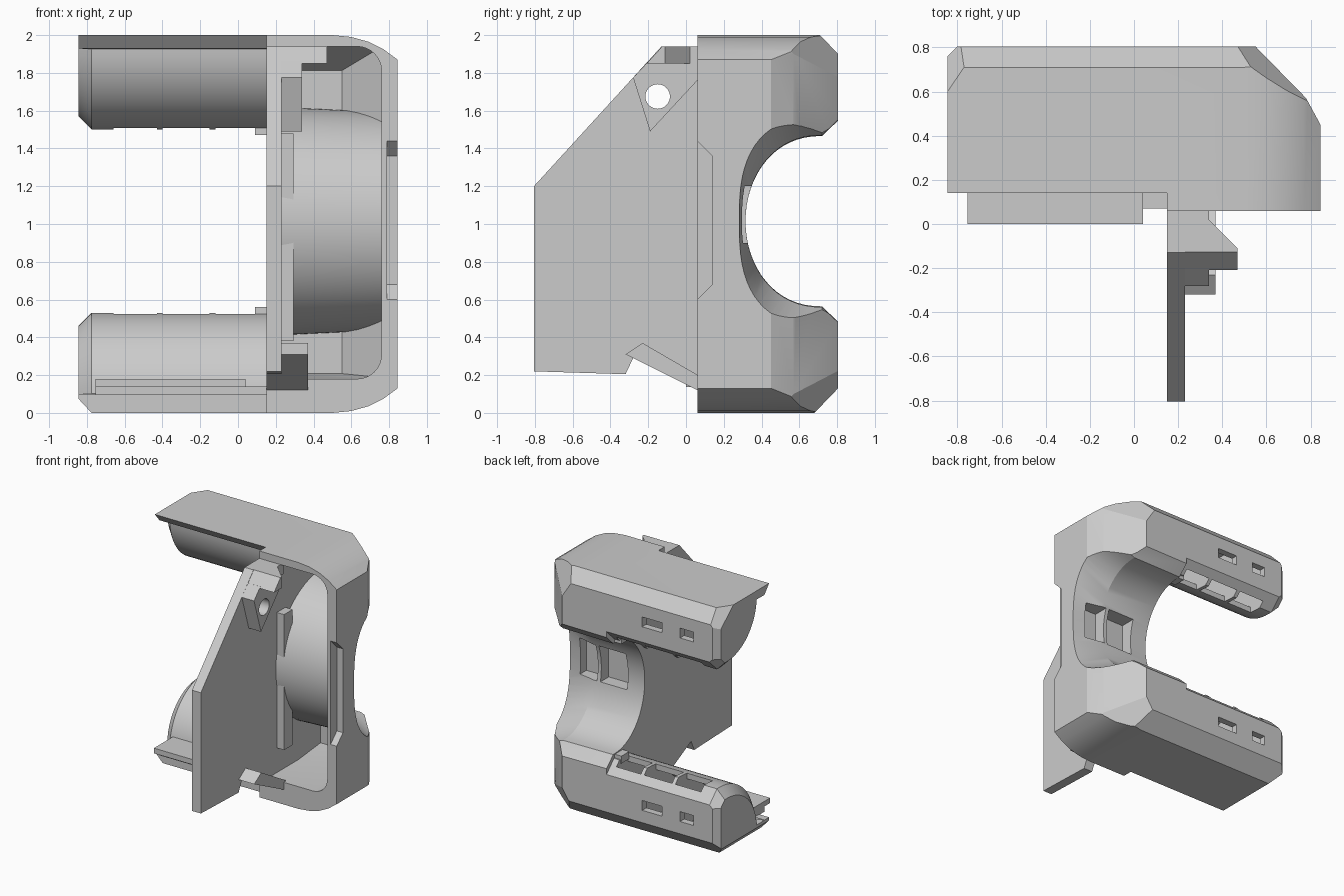
import bpy, bmesh
from math import sin, cos, pi, radians
from mathutils import Vector
from mathutils.geometry import normal

if "Cube" in bpy.data.objects:
    bpy.data.objects.remove(bpy.data.objects["Cube"])

MID = 1.015  # height of the mirror plane between the two arms


def loft(name, rings):
    """Closed solid through rings that have equal point counts."""
    bm = bmesh.new()
    vs = [[bm.verts.new(p) for p in r] for r in rings]
    n = len(vs[0])
    for a, b in zip(vs, vs[1:]):
        for i in range(n):
            j = (i + 1) % n
            bm.faces.new((a[i], a[j], b[j], b[i]))
    bm.faces.new(vs[0])
    bm.faces.new(vs[-1])
    bmesh.ops.recalc_face_normals(bm, faces=bm.faces)
    me = bpy.data.meshes.new(name)
    bm.to_mesh(me)
    bm.free()
    ob = bpy.data.objects.new(name, me)
    bpy.context.collection.objects.link(ob)
    return ob


def prism(name, axis, pts, a, b):
    place = {'x': lambda u, v, t: (t, u, v),
             'y': lambda u, v, t: (u, t, v),
             'z': lambda u, v, t: (u, v, t)}[axis]
    return loft(name, [[place(u, v, t) for u, v in pts] for t in (a, b)])


def box(name, x0, x1, y0, y1, z0, z1):
    return prism(name, 'z', [(x0, y0), (x1, y0), (x1, y1), (x0, y1)], z0, z1)


def boolean(ob, cutter, op='DIFFERENCE'):
    m = ob.modifiers.new('bool', 'BOOLEAN')
    m.operation, m.object, m.solver = op, cutter, 'EXACT'
    dg = bpy.context.evaluated_depsgraph_get()
    me = bpy.data.meshes.new_from_object(ob.evaluated_get(dg))
    ob.modifiers.clear()
    ob.data = me
    bpy.data.objects.remove(cutter)


def slice_corner(ob, pts):
    """Cut off the part beyond the plane through three points."""
    p = [Vector(q) for q in pts]
    no = normal(p)
    if no.dot(Vector((0, 0, MID)) - p[0]) > 0:
        no = -no
    bm = bmesh.new()
    bm.from_mesh(ob.data)
    cut = bmesh.ops.bisect_plane(bm, geom=bm.verts[:] + bm.edges[:] + bm.faces[:],
                                 plane_co=p[0], plane_no=no, clear_outer=True)
    bmesh.ops.contextual_create(
        bm, geom=[e for e in cut['geom_cut'] if isinstance(e, bmesh.types.BMEdge)])
    bmesh.ops.recalc_face_normals(bm, faces=bm.faces)
    bm.to_mesh(ob.data)
    bm.free()


# Outer hull: three outlines intersected, then the back corners cut off
low = [(0.5, 0), (0.6, 0.01), (0.69, 0.035), (0.77, 0.075), (0.845, 0.13)]
outline = [(-0.845, 0.075), (-0.775, 0)] + low
outline += [(x, 2 - z) for x, z in reversed(low)] + [(-0.845, 2)]
shell = prism('shell', 'y', outline, 0.06, 0.9)
boolean(shell, prism('side', 'x', [(0, 0), (0.68, 0), (0.805, 0.13), (0.805, 1.9),
                                   (0.71, 2), (0, 2)], -1, 1), 'INTERSECT')
boolean(shell, prism('plan', 'z', [(-0.845, 0), (0.845, 0), (0.845, 0.45), (0.78, 0.57),
                                   (0.55, 0.805), (-0.8, 0.805), (-0.845, 0.76)],
                     -0.1, 2.1), 'INTERSECT')
right = [(0.47, 0.805, 1.9), (0.53, 0.71, 2), (0.78, 0.57, 1.9)]
slice_corner(shell, right)
slice_corner(shell, [(x, y, 2 - z) for x, y, z in right])
slice_corner(shell, [(-0.845, 0.6, 2), (-0.77, 0.71, 2), (-0.8, 0.805, 1.88)])


# Gap between the arms, leaving rounded arm fronts and a chamfered end
def gap(x, r):
    arc = [(0.68 - r * cos(t), 1.95 - r * sin(t))
           for t in [radians(3 + 87 * i / 16) for i in range(17)]]
    arc += [(0.71, 1.95 - r), (0.9, 2.14 - r)]
    up = [(0.2, 1.93)] + arc
    down = [(y, 2 * MID - z) for y, z in reversed(up)]
    pts = [(-0.1, 2.1), (0.06, 2.1), (0.14, 2.0)] + up + down
    pts += [(0.14, 0.1), (0.14, -0.1), (-0.1, -0.1)]
    return [(x, y, z) for y, z in pts]


boolean(shell, loft('gap', [gap(-0.9, 0.325), gap(-0.775, 0.45), gap(0.15, 0.45)]))


# Flared opening through the back of the column
def opening(x, cy, ry, rz, ey, ez):
    pts = []
    for i in range(33):
        t = radians(-90 + 180 * i / 32)
        s = 1 if t >= 0 else -1
        pts.append((x, cy - ry * max(cos(t), 0) ** ey, MID + s * rz * abs(sin(t)) ** ez))
    return pts + [(x, 0.95, MID + rz + 0.22), (x, 0.95, MID - rz - 0.22)]


boolean(shell, loft('opening', [opening(0.05, 0.72, 0.405, 0.45, 0.9, 1),
                                opening(0.6, 0.72, 0.405, 0.455, 0.9, 1),
                                opening(0.86, 0.72, 0.44, 0.56, 0.8, 0.7)]))
# Flat recesses in the middle of the opening's wall
for x0, x1 in ((0.3, 0.54), (0.57, 0.74)):
    boolean(shell, box('recess', x0, x1, 0.22, 0.42, 0.9, 1.2))

# Hollow of the column, open to the front, kept clear of the opening's wall
corner = [(0.76 - 0.13 * (1 - cos(t)), 0.31 - 0.13 * sin(t))
          for t in [pi / 2 * i / 8 for i in range(9)]]
half = [(0.23, 0.18)] + corner[::-1]
cavity = prism('cavity', 'y', half + [(x, 2.12 - z) for x, z in reversed(half)], -0.1, 0.74)
boolean(cavity, prism('limit', 'z', [(0.2, -0.2), (0.8, -0.2), (0.8, 0.48), (0.76, 0.52),
                                     (0.55, 0.73), (0.2, 0.73)], 0, 2), 'INTERSECT')
boolean(cavity, prism('slopes', 'x', [(-0.2, 0.17), (0.4, 0.175), (0.75, 0.21), (0.75, 1.8),
                                      (0.5, 1.95), (-0.2, 1.95)], 0, 1), 'INTERSECT')
boolean(cavity, loft('tube', [[(x, 0.76 + r * cos(a), MID + r * sin(a))
                               for a in [2 * pi * i / 64 for i in range(64)]]
                              for x, r in ((0.1, 0.61), (0.85, 0.575))]))
boolean(shell, cavity)

# Notch in the outer front rim
boolean(shell, prism('notch', 'x', [(0, 1.5), (0.14, 1.36), (0.14, 0.68), (0, 0.54)], 0.79, 0.9))

# Hollow ribbed pockets and small windows on both arms
bay = [(0.6, 1.4), (0.75, 1.4), (0.75, 1.86), (0.65, 1.92), (0.3, 1.92), (0.285, 1.86),
       (0.36, 1.7), (0.46, 1.61), (0.6, 1.553)]
for up in (True, False):
    def flip(z0, z1):
        return (z0, z1) if up else (2 * MID - z1, 2 * MID - z0)
    section = bay if up else [(y, 2 * MID - z) for y, z in bay]
    for x0, x1 in ((-0.66, -0.43), (-0.4, -0.15), (-0.12, 0.1)):
        boolean(shell, prism('pocket', 'x', section, x0, x1))
    for x0, x1 in ((-0.35, -0.17), (-0.63, -0.51)):
        boolean(shell, box('window', x0, x1, 0.7, 0.9, *flip(1.72, 1.8)))
    box('upper_stop' if up else 'lower_stop', 0.09, 0.2, 0.6, 0.7, *flip(1.47, 1.53))

# Mounting plate with sloped top, and the parts fixed to it
plate = prism('mounting_plate', 'x', [(-0.805, 0.22), (-0.805, 1.2), (-0.13, 1.94), (0.1, 1.94),
                                      (0.1, 0.12), (0.06, 0.12), (-0.28, 0.29), (-0.32, 0.205)],
              0.15, 0.23)
boss = prism('screw_boss', 'x', [(-0.28, 1.775), (-0.19, 1.49), (0.06, 1.76), (0.06, 1.86),
                                 (-0.2, 1.86)], 0.22, 0.34)
for ob in (plate, boss):
    boolean(ob, prism('hole', 'x', [(-0.15 + 0.065 * cos(2 * pi * i / 32),
                                     1.675 + 0.065 * sin(2 * pi * i / 32))
                                    for i in range(32)], 0, 0.5))
bracket = prism('top_bracket', 'z', [(0.2, 0.1), (0.34, 0.1), (0.34, 0.02), (0.47, -0.11),
                                     (0.47, -0.3), (0.2, -0.3)], 1.85, 1.94)
boolean(bracket, prism('slope', 'x', [(-0.4, 1.64), (-0.4, 2.1), (0.02, 2.1)], 0, 1))
prism('lower_hook', 'x', [(-0.32, 0.31), (-0.23, 0.37), (0.08, 0.19), (0.08, 0.11)], 0.22, 0.37)
box('inner_ledge', 0.22, 0.295, 0.17, 0.28, 0.38, 1.48)

# Stepped tab along the front of the lower arm
box('lower_tab', -0.755, 0.04, 0, 0.3, 0.138, 0.18)
box('lower_tab_strip', -0.755, 0.16, 0.07, 0.2, 0.095, 0.14)

for ob in list(bpy.context.scene.objects):
    bpy.ops.object.select_all(action='DESELECT')
    ob.select_set(True)
    bpy.context.view_layer.objects.active = ob
    bpy.ops.object.shade_smooth_by_angle(angle=radians(20))
